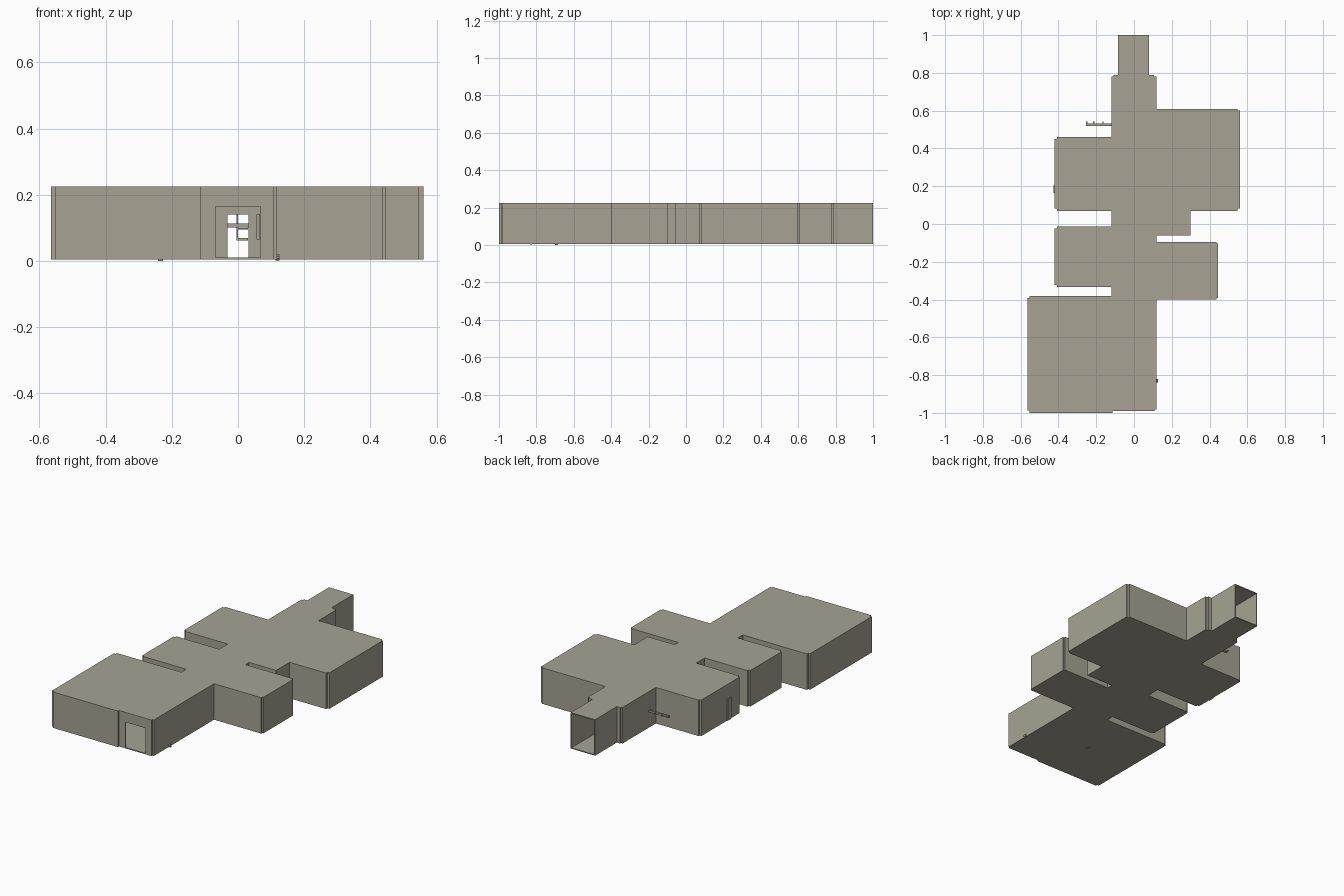
import bpy, bmesh, math
from mathutils import Vector

if "Cube" in bpy.data.objects:
    bpy.data.objects.remove(bpy.data.objects["Cube"])

Z0, Z1, T = 0.005, 0.225, 0.006
stone = bpy.data.materials.new("warm grey stone")
stone.diffuse_color = (0.385, 0.365, 0.295, 1)
stone.use_nodes = True
stone.node_tree.nodes["Principled BSDF"].inputs["Base Color"].default_value = stone.diffuse_color


def make(name, bm):
    me = bpy.data.meshes.new(name)
    bm.to_mesh(me)
    bm.free()
    ob = bpy.data.objects.new(name, me)
    me.materials.append(stone)
    bpy.context.collection.objects.link(ob)
    return ob


def boxes(name, spans):
    """One object made of boxes given as (x0, x1, y0, y1, z0, z1)."""
    bm = bmesh.new()
    for x0, x1, y0, y1, z0, z1 in spans:
        vs = bmesh.ops.create_cube(bm, size=1)["verts"]
        for v in vs:
            v.co = Vector(((x0 + x1) / 2 + v.co.x * (x1 - x0),
                           (y0 + y1) / 2 + v.co.y * (y1 - y0),
                           (z0 + z1) / 2 + v.co.z * (z1 - z0)))
    return make(name, bm)


# Floor plan outline, clockwise from the open tail end; wall corners are notched
E = 0.118
right = [(0.08, 1), (0.08, 0.79), (0.105, 0.79), (0.105, 0.78), (E, 0.78),
         (E, 0.61), (0.547, 0.61), (0.547, 0.6), (0.56, 0.6),
         (0.56, 0.083), (0.547, 0.083), (0.547, 0.07), (0.30, 0.07),
         (0.30, -0.06), (E, -0.06), (E, -0.095), (0.437, -0.095),
         (0.437, -0.104), (0.445, -0.104), (0.445, -0.391), (0.437, -0.391),
         (0.437, -0.4), (E, -0.4), (E, -0.982), (0.108, -0.982), (0.108, -0.99)]
left = [(-0.113, -0.99), (-0.113, -1), (-0.552, -1), (-0.552, -0.988),
        (-0.565, -0.988), (-0.565, -0.393), (-0.552, -0.393), (-0.552, -0.38),
        (-E, -0.38), (-E, -0.333), (-0.408, -0.333), (-0.408, -0.324),
        (-0.42, -0.324), (-0.42, -0.024), (-0.408, -0.024), (-0.408, -0.012),
        (-E, -0.012), (-E, 0.07), (-0.408, 0.07), (-0.408, 0.082),
        (-0.42, 0.082), (-0.42, 0.45), (-0.408, 0.45), (-0.408, 0.46),
        (-E, 0.46), (-E, 0.78), (-0.108, 0.78), (-0.108, 0.79),
        (-0.085, 0.79), (-0.085, 1)]

# Building shell: floor, roof and walls, with the tail end open
bm = bmesh.new()
floor = bm.faces.new([bm.verts.new((x, y, Z0)) for x, y in right + left])
new = bmesh.ops.extrude_face_region(bm, geom=[floor], use_keep_orig=True)["geom"]
for v in new:
    if isinstance(v, bmesh.types.BMVert):
        v.co.z = Z1
bmesh.ops.recalc_face_normals(bm, faces=bm.faces[:])
ends = [f for f in bm.faces if all(v.co.y > 0.999 for v in f.verts)]
bmesh.ops.delete(bm, geom=ends, context="FACES_ONLY")
shell = make("building_shell", bm)
mod = shell.modifiers.new("wall thickness", "SOLIDIFY")
mod.thickness, mod.offset, mod.use_even_offset = T, -1, True

# Front entrance opening
cutter = boxes("entrance_cutter", [(-0.068, 0.068, -1.05, -0.94, Z0 + T, 0.165)])
cutter.hide_render = True
cutter.hide_viewport = True
cut = shell.modifiers.new("entrance", "BOOLEAN")
cut.operation, cut.solver, cut.object = "DIFFERENCE", "EXACT", cutter


# Inner partitions, each with a doorway
def partition(name, c, a, b, door, half, along_x):
    pieces = [(a, door - half, Z0, Z1 - T), (door + half, b, Z0, Z1 - T),
              (door - half, door + half, 0.14, Z1 - T)]
    boxes(name, [(p, q, c - 0.005, c + 0.005, z, w) if along_x else
                 (c - 0.005, c + 0.005, p, q, z, w) for p, q, z, w in pieces])


partition("front_partition", -0.39, -0.116, 0.116, 0, 0.032, True)
partition("rear_partition", 0.775, -0.112, 0.112, 0, 0.032, True)
for name, x, a, b in [("left_middle_partition", -0.112, -0.33, -0.015),
                      ("left_rear_partition", -0.112, 0.073, 0.457),
                      ("right_middle_partition", 0.112, -0.397, -0.1),
                      ("right_rear_partition", 0.112, 0.073, 0.607)]:
    partition(name, x, a, b, (a + b) / 2, 0.032, False)

# Long rail passing through the corridor wall, with small pegs
boxes("rail", [(-0.255, 0.04, 0.52, 0.531, 0.102, 0.113)] +
      [(x - 0.003, x + 0.003, 0.53, 0.542, 0.104, 0.111)
       for x in (-0.25, -0.213, -0.165)])

# Small bracket in the corridor
boxes("bracket", [(-0.005, 0.0, 0.60, 0.606, 0.062, 0.14),
                  (0.0, 0.03, 0.60, 0.606, 0.062, 0.069),
                  (0.0, 0.03, 0.60, 0.606, 0.095, 0.1)])

# Panel seen just inside the entrance and a narrow door plate on the side wall
boxes("inner_panel", [(0.056, 0.066, -0.42, -0.396, 0.065, 0.14)])
boxes("side_door_plate", [(-0.425, -0.419, 0.165, 0.203, Z0, 0.135)])

# Little stub at the foot of the front room wall
bm = bmesh.new()
bmesh.ops.create_cone(bm, cap_ends=True, segments=10, radius1=0.009,
                      radius2=0.009, depth=0.012)
for v in bm.verts:
    v.co = Vector((0.12 + v.co.z, -0.83 + v.co.x, 0.011 + v.co.y))
make("wall_stub", bm)

# Low foot under the front room
boxes("floor_foot", [(-0.242, -0.226, -0.7, -0.684, 0.0, 0.006)])
